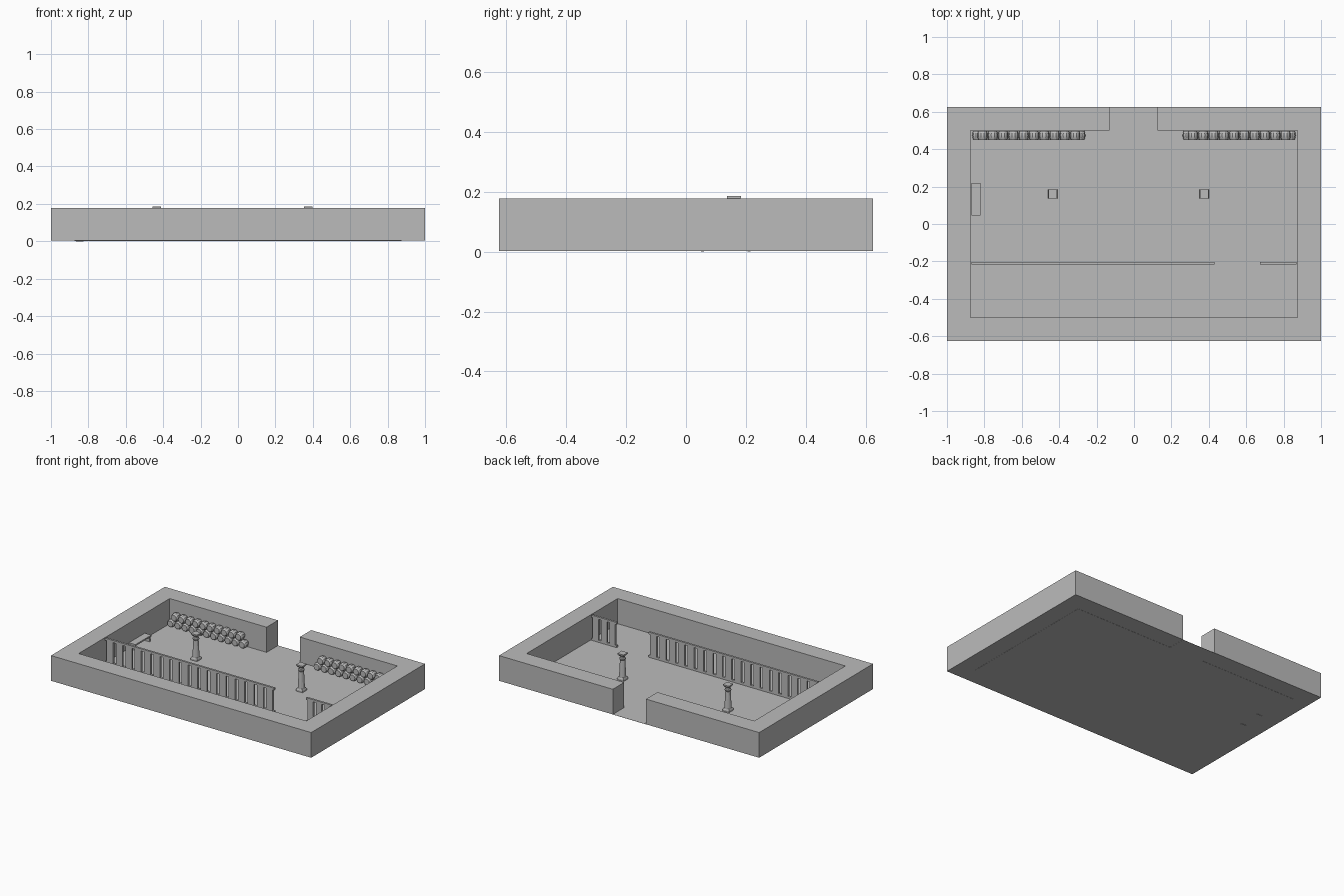
import bpy, bmesh, math
from mathutils import Matrix, Vector

cube = bpy.data.objects.get("Cube")
if cube:
    bpy.data.objects.remove(cube, do_unlink=True)

stone = bpy.data.materials.new("grey stone")
stone.use_nodes = True
GREY = (0.5, 0.5, 0.5, 1)
stone.diffuse_color = GREY
stone.node_tree.nodes["Principled BSDF"].inputs["Base Color"].default_value = GREY

FLOOR, TOP = 0.003, 0.178


def finish(name, bm):
    bmesh.ops.recalc_face_normals(bm, faces=bm.faces)
    mesh = bpy.data.meshes.new(name)
    bm.to_mesh(mesh)
    bm.free()
    mesh.materials.append(stone)
    obj = bpy.data.objects.new(name, mesh)
    bpy.context.collection.objects.link(obj)
    return obj


def box(bm, x0, x1, y0, y1, z0, z1):
    size = Matrix.Diagonal((x1 - x0, y1 - y0, z1 - z0, 1))
    centre = Matrix.Translation(((x0 + x1) / 2, (y0 + y1) / 2, (z0 + z1) / 2))
    bmesh.ops.create_cube(bm, size=1, matrix=centre @ size)


def lathe(bm, profile, sides, matrix, turn=0):
    """Stack of rings (radius, height) around local z, capped at both ends."""
    rings = []
    for r, h in profile:
        angles = [turn + math.tau * i / sides for i in range(sides)]
        rings.append([bm.verts.new(matrix @ Vector((r * math.cos(a), r * math.sin(a), h)))
                      for a in angles])
    for low, high in zip(rings, rings[1:]):
        for i in range(sides):
            j = (i + 1) % sides
            bm.faces.new((low[i], low[j], high[j], high[i]))
    bm.faces.new(rings[0])
    bm.faces.new(rings[-1])


# Outer wall with a doorway in the back
outline = [(-0.13, 0.625), (-1, 0.625), (-1, -0.625), (1, -0.625), (1, 0.625), (0.125, 0.625),
           (0.125, 0.5), (0.875, 0.5), (0.875, -0.5), (-0.875, -0.5), (-0.875, 0.5), (-0.13, 0.5)]
bm = bmesh.new()
base = bm.faces.new([bm.verts.new((x, y, FLOOR)) for x, y in outline])
raised = bmesh.ops.extrude_face_region(bm, geom=[base], use_keep_orig=True)
bmesh.ops.translate(bm, verts=[v for v in raised["geom"] if isinstance(v, bmesh.types.BMVert)],
                    vec=(0, 0, TOP - FLOOR))
finish("outer_wall", bm)

# Floor slab, reaching into the doorway
bm = bmesh.new()
box(bm, -0.875, 0.875, -0.5, 0.5, FLOOR - 0.001, FLOOR)
box(bm, -0.13, 0.125, 0.5, 0.625, FLOOR - 0.001, FLOOR)
finish("floor", bm)


# Slatted partitions: planks with narrow gaps between two rails
def partition(name, x0, x1, count):
    bm = bmesh.new()
    y0, y1 = -0.217, -0.203
    box(bm, x0, x1, y0, y1, TOP - 0.015, TOP)
    box(bm, x0, x1, y0, y1, FLOOR, FLOOR + 0.015)
    pitch, gap = (x1 - x0) / count, 0.022
    for i in range(count):
        start = x0 + i * pitch
        box(bm, start + gap / 2, start + pitch - gap / 2, y0, y1, FLOOR + 0.015, TOP - 0.015)
    finish(name, bm)


partition("long_partition", -0.87, 0.43, 18)
partition("short_partition", 0.675, 0.87, 3)

# Bench against the side wall
bm = bmesh.new()
box(bm, -0.87, -0.82, 0.045, 0.22, 0.036, 0.046)
for y in (0.05, 0.205):
    box(bm, -0.865, -0.825, y, y + 0.01, 0, 0.036)
finish("bench", bm)

# Pillars: square plinth, tapered shaft, flared square cap
for name, x in (("left_pillar", 0.375), ("right_pillar", -0.435)):
    bm = bmesh.new()
    place = Matrix.Translation((x, 0.16, 0))
    lathe(bm, [(0.035, FLOOR), (0.035, 0.014), (0.028, 0.024)], 4, place, math.pi / 4)
    lathe(bm, [(0.023, 0.02), (0.017, 0.14), (0.021, 0.145), (0.021, 0.152),
               (0.016, 0.157), (0.016, 0.172)], 12, place)
    lathe(bm, [(0.022, 0.168), (0.033, 0.18), (0.033, 0.186)], 4, place, math.pi / 4)
    finish(name, bm)

# Two staggered rows of barrels lying against the back wall, on both sides
PITCH, RADIUS = 0.055, 0.0275
for name, x0 in (("left_barrels", 0.26), ("right_barrels", -0.865)):
    bm = bmesh.new()
    for row in range(2):
        for i in range(11 - row):
            x = x0 + PITCH * (i + 0.5 + row / 2)
            z = FLOOR + RADIUS + row * PITCH * math.sin(math.pi / 3)
            place = Matrix.Translation((x, 0.498, z)) @ Matrix.Rotation(math.pi / 2, 4, "X")
            lathe(bm, [(0.021, 0), (0.026, 0.012), (RADIUS, 0.024), (0.026, 0.036),
                       (0.021, 0.048)], 10, place)
    finish(name, bm)
